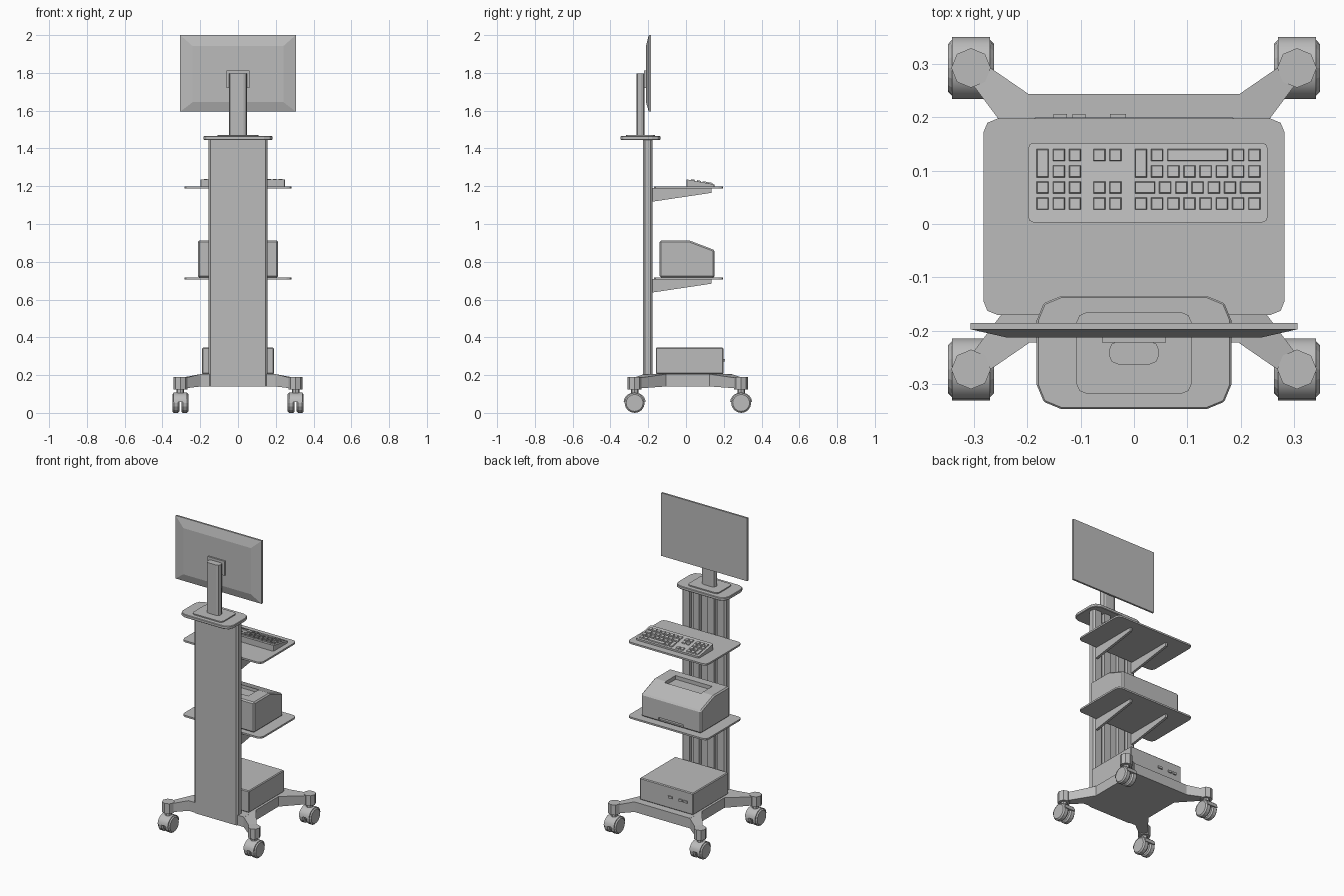
import bpy, bmesh, math
from mathutils import Matrix, Vector

if "Cube" in bpy.data.objects:
    bpy.data.objects.remove(bpy.data.objects["Cube"])

grey = bpy.data.materials.new("plain grey")
grey.use_nodes = True
grey.diffuse_color = (0.5, 0.5, 0.5, 1)
grey.node_tree.nodes["Principled BSDF"].inputs["Base Color"].default_value = (0.5, 0.5, 0.5, 1)


def finish(name, bm, bevel=0, smooth=False):
    bmesh.ops.recalc_face_normals(bm, faces=bm.faces)
    mesh = bpy.data.meshes.new(name)
    bm.to_mesh(mesh)
    bm.free()
    mesh.materials.append(grey)
    if smooth:
        mesh.shade_smooth()
        mesh.set_sharp_from_angle(angle=math.radians(35))
    ob = bpy.data.objects.new(name, mesh)
    bpy.context.scene.collection.objects.link(ob)
    if bevel:
        mod = ob.modifiers.new("edges", "BEVEL")
        mod.width = bevel
        mod.segments = 1
    return ob


def loft_into(bm, low, high):
    a = [bm.verts.new(p) for p in low]
    b = [bm.verts.new(p) for p in high]
    bm.faces.new(a)
    bm.faces.new(b)
    for i in range(len(a)):
        j = (i + 1) % len(a)
        bm.faces.new((a[i], a[j], b[j], b[i]))


def loft(name, low, high, **kw):
    bm = bmesh.new()
    loft_into(bm, low, high)
    return finish(name, bm, **kw)


def upright(name, outline, z0, z1, **kw):
    return loft(name, [(x, y, z0) for x, y in outline], [(x, y, z1) for x, y in outline], **kw)


def sideways(name, profile, x0, x1, **kw):
    return loft(name, [(x0, y, z) for y, z in profile], [(x1, y, z) for y, z in profile], **kw)


def rect(x0, x1, y0, y1):
    return [(x0, y0), (x1, y0), (x1, y1), (x0, y1)]


def rounded(x0, x1, y0, y1, r, steps=2):
    pts = []
    corners = ((x1 - r, y1 - r), (x0 + r, y1 - r), (x0 + r, y0 + r), (x1 - r, y0 + r))
    for k, (cx, cy) in enumerate(corners):
        for i in range(steps + 1):
            a = math.pi / 2 * (k + i / steps)
            pts.append((cx + r * math.cos(a), cy + r * math.sin(a)))
    return pts


def cylinder(name, centre, r, depth, sides, axis="Z", **kw):
    bm = bmesh.new()
    bmesh.ops.create_cone(bm, cap_ends=True, segments=sides, radius1=r, radius2=r, depth=depth)
    turn = Matrix.Rotation(math.pi / 2, 4, "Y") if axis == "X" else Matrix.Identity(4)
    bm.transform(Matrix.Translation(centre) @ turn)
    return finish(name, bm, **kw)


def cut(target, name, outline, z0, z1):
    cutter = upright(name, outline, z0, z1)
    cutter.hide_render = True
    cutter.display_type = "WIRE"
    mod = target.modifiers.new(name, "BOOLEAN")
    mod.operation = "DIFFERENCE"
    mod.object = cutter


# Rolling base: body, four sloping legs and twin-wheel casters
MID = 0.01
upright("base_body", rect(-0.2, 0.2, -0.222, 0.243), 0.14, 0.205)
foot = [(0.197, 0.233, 0.14, 0.205), (0.28, 0.29, 0.13, 0.185),
        (0.305, 0.255, 0.13, 0.185), (0.2, 0.115, 0.14, 0.205)]
for sx, side in ((1, "left"), (-1, "right")):
    for sy, end in ((-1, "front"), (1, "back")):
        tag = f"{end}_{side}"
        loft("leg_" + tag, [(sx * x, MID + sy * y, lo) for x, y, lo, hi in foot],
             [(sx * x, MID + sy * y, hi) for x, y, lo, hi in foot])
        cx, cy = sx * 0.305, MID + sy * 0.282
        cylinder("caster_cap_" + tag, (cx, cy, 0.158), 0.037, 0.066, 8)
        cylinder("caster_stem_" + tag, (cx, cy, 0.11), 0.02, 0.04, 8)
        hood = [(cy + 0.058 * math.cos(a), 0.058 + 0.05 * math.sin(a))
                for a in (math.pi * i / 10 for i in range(11))]
        sideways("caster_hood_" + tag, hood, cx - 0.036, cx + 0.036, smooth=True)
        for k in (-1, 1):
            cylinder(f"wheel_{tag}_{'outer' if k == sx else 'inner'}", (cx + k * 0.024, cy, 0.053),
                     0.053, 0.038, 16, "X", bevel=0.008)

# Column with vertical rail grooves on its rear face
half = [(0.146, -0.228), (0.156, -0.218), (0.156, -0.187), (0.146, -0.177), (0.1, -0.177),
        (0.1, -0.2), (0.075, -0.2), (0.075, -0.177), (0.03, -0.177), (0.03, -0.2)]
upright("column", half + [(-x, y) for x, y in reversed(half)], 0.14, 1.446)

# Two shelves on tapered brackets
for label, top in (("lower", 0.717), ("upper", 1.198)):
    upright(label + "_shelf", rounded(-0.282, 0.282, -0.17, 0.197, 0.026), top - 0.011, top)
    for sx, side in ((1, "left"), (-1, "right")):
        sideways(f"{label}_bracket_{side}",
                 [(-0.18, top - 0.08), (0.135, top - 0.033), (0.135, top - 0.008), (-0.18, top - 0.008)],
                 sx * 0.135 - 0.008, sx * 0.135 + 0.008)

# Computer case with front buttons
upright("computer_case", rect(-0.19, 0.19, -0.16, 0.199), 0.205, 0.345, bevel=0.005)
for i, (x, w) in enumerate(((-0.138, 0.025), (-0.103, 0.025), (-0.03, 0.03))):
    upright(f"case_button_{i + 1}", rect(x - w / 2, x + w / 2, 0.195, 0.206), 0.272, 0.286)

# Printer with sloped lid, output tray and handle notch
printer = sideways("printer", [(-0.14, 0.717), (-0.14, 0.912), (0.02, 0.912), (0.152, 0.862), (0.152, 0.717)],
                   -0.213, 0.213, bevel=0.008)
cut(printer, "tray_cutter", rect(-0.13, 0.13, -0.08, 0.03), 0.888, 0.95)
cut(printer, "notch_cutter", rect(-0.09, 0.09, 0.14, 0.2), 0.725, 0.742)

# Keyboard wedge
KEY_Y0, KEY_Y1 = 0.003, 0.152


def key_top(y):
    return 1.236 - (y - KEY_Y0) * 0.18


outline = rounded(-0.198, 0.25, KEY_Y0, KEY_Y1, 0.01)
loft("keyboard", [(x, y, 1.197) for x, y in outline], [(x, y, key_top(y)) for x, y in outline])

# Keys: rectangles placed on the sloped top
PITCH, SIZE = 0.0303, 0.0235
row_y = [0.038 + PITCH * i for i in range(4)]
keys = []


def add_key(col, row, cols=1, rows=1, start=0.013):
    x = start + PITCH * col - SIZE / 2
    y = row_y[row] - SIZE / 2
    keys.append((x, x + SIZE + PITCH * (cols - 1), y, y + SIZE + PITCH * (rows - 1)))


for row in range(4):
    for col in range(3):
        if not (col == 0 and row >= 2):
            add_key(col, row, start=-0.171)
    if row != 2:
        for col in range(2):
            add_key(col, row, start=-0.065)
add_key(0, 2, rows=2, start=-0.171)
add_key(0, 2, rows=2)
for col in range(8):
    add_key(col, 0)
    if col:
        add_key(col, 2)
    if col in (1, 6, 7):
        add_key(col, 3)
add_key(2, 3, cols=4)
add_key(0, 1, cols=1.5)
for col in range(5):
    add_key(col + 1.5, 1)
add_key(6.5, 1, cols=1.5)

bm = bmesh.new()
for x0, x1, y0, y1 in keys:
    t = 0.002
    loft_into(bm, [(x, y, key_top(y) - 0.002) for x, y in rect(x0, x1, y0, y1)],
              [(x, y, key_top(y) + 0.006) for x, y in rect(x0 + t, x1 - t, y0 + t, y1 - t)])
finish("keyboard_keys", bm)

# Top plate, stand foot, post and monitor
upright("top_plate", rounded(-0.182, 0.182, -0.346, -0.135, 0.045), 1.445, 1.465, bevel=0.003)
upright("stand_foot", rounded(-0.108, 0.108, -0.318, -0.165, 0.02), 1.464, 1.472)
upright("stand_post", rounded(-0.047, 0.047, -0.263, -0.219, 0.018), 1.47, 1.796)
loft("monitor_mount", [(x, -0.222, z) for x, z in rect(-0.06, 0.06, 1.72, 1.812)],
     [(x, -0.208, z) for x, z in rect(-0.06, 0.06, 1.72, 1.812)])
edge = rect(-0.306, 0.306, 1.595, 2.0)
loft("monitor_screen", [(x, -0.197, z) for x, z in edge], [(x, -0.185, z) for x, z in edge])
loft("monitor_back", [(x, -0.212, z) for x, z in rect(-0.24, 0.24, 1.645, 1.942)],
     [(x, -0.197, z) for x, z in edge])
